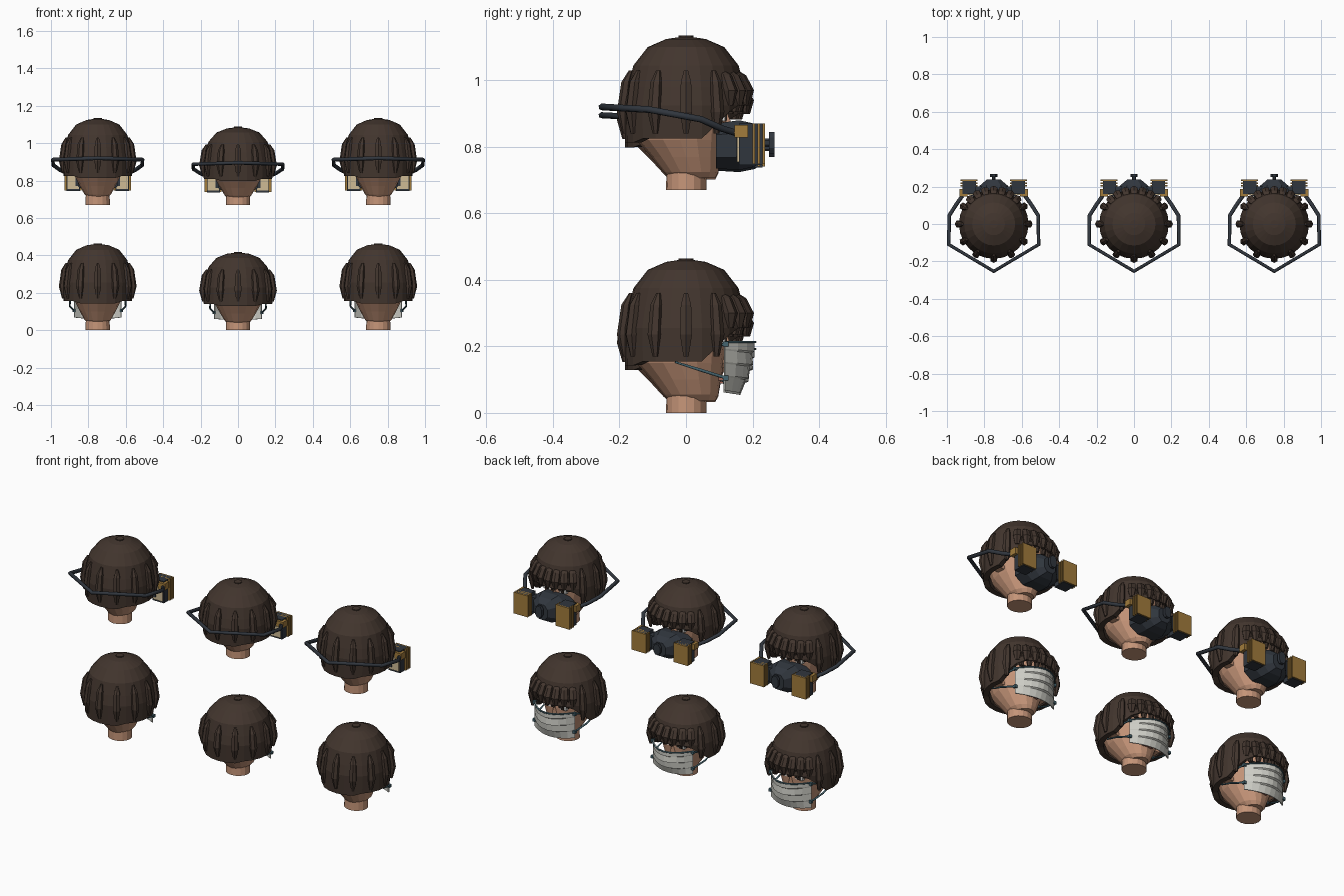
import bpy, bmesh, math
from math import sin, cos, pi, radians

cube = bpy.data.objects.get("Cube")
if cube:
    bpy.data.objects.remove(cube)


def material(name, r, g, b):
    m = bpy.data.materials.new(name)
    m.use_nodes = True
    m.diffuse_color = (r, g, b, 1)
    m.node_tree.nodes["Principled BSDF"].inputs["Base Color"].default_value = (r, g, b, 1)
    return m


HAIR = material("dark brown hair", .055, .036, .027)
SKIN = material("skin", .56, .30, .19)
CLOTH = material("pale cloth", .60, .60, .55)
TEAL = material("teal cord", .06, .13, .16)
RUBBER = material("dark rubber", .03, .037, .048)
GOLD = material("gold", .36, .20, .045)
CREAM = material("cream filter", .62, .50, .30)
WHITE = material("eye white", .70, .70, .68)
PUPIL = material("pupil", .03, .02, .015)
LIP = material("lip", .35, .13, .09)

place = {"x": 0, "z": 0, "s": 1}


def finish(ob, mat):
    ob.data.materials.append(mat)
    ob.location = (place["x"], 0, place["z"])
    ob.scale = (1, 1, place["s"])
    bpy.context.collection.objects.link(ob)
    return ob


def add(name, bm, mat):
    bmesh.ops.recalc_face_normals(bm, faces=bm.faces)
    me = bpy.data.meshes.new(name)
    bm.to_mesh(me)
    bm.free()
    return finish(bpy.data.objects.new(name, me), mat)


def loft(bm, rings, caps=True):
    """Skin a list of equally long point rings."""
    rows = [[bm.verts.new(p) for p in ring] for ring in rings]
    n = len(rows[0])
    for a, b in zip(rows, rows[1:]):
        for i in range(n):
            j = (i + 1) % n
            bm.faces.new((a[i], a[j], b[j], b[i]))
    if caps:
        bm.faces.new(rows[0])
        bm.faces.new(rows[-1])


def box(bm, x0, x1, y0, y1, z0, z1):
    loft(bm, [[(x0, y0, z), (x1, y0, z), (x1, y1, z), (x0, y1, z)] for z in (z0, z1)])


def cord(name, points, radius, mat, cyclic=False):
    cu = bpy.data.curves.new(name, "CURVE")
    cu.dimensions = "3D"
    cu.bevel_depth = radius
    cu.bevel_resolution = 1
    cu.use_fill_caps = True
    sp = cu.splines.new("POLY")
    sp.points.add(len(points) - 1)
    for p, co in zip(sp.points, points):
        p.co = (*co, 1)
    sp.use_cyclic_u = cyclic
    return finish(bpy.data.objects.new(name, cu), mat)


def mirrored(points):
    return points + [(-x, y, z) for x, y, z in reversed(points) if x]


def oval(hx, y0, y1, z, n=16):
    c, h = (y0 + y1) / 2, (y1 - y0) / 2
    return [(hx * cos(2 * pi * i / n), c + h * sin(2 * pi * i / n), z) for i in range(n)]


def lock(bm, deg, path):
    """Spindle of hair; path holds (radius, height, half width)."""
    a = radians(deg)
    rings = []
    for r, z, w in path:
        ring = []
        for k in range(6):
            t = k * pi / 3
            d, s = r + w * .8 * cos(t), w * sin(t)
            ring.append((d * cos(a) - s * sin(a), d * sin(a) + s * cos(a), z))
        rings.append(ring)
    loft(bm, rings)


def rim_height(y):
    if y < -.13:
        return .143
    return .155 + .1 * min(1, max(0, (y - .05) / .1))


def head():
    bm = bmesh.new()
    loft(bm, [oval(.065, -.06, .062, 0), oval(.063, -.058, .06, .09)])
    add("neck", bm, SKIN)
    bm = bmesh.new()
    loft(bm, [oval(*r) for r in [
        (.05, -.05, .088, .036), (.07, -.068, .097, .055), (.095, -.105, .104, .1),
        (.12, -.15, .115, .15), (.14, -.165, .122, .21), (.145, -.165, .122, .28),
        (.13, -.14, .11, .35), (.06, -.07, .05, .41)]])
    add("head", bm, SKIN)
    # Face features
    bm = bmesh.new()
    loft(bm, [[(w, .1, z), (0, y, z), (-w, .1, z)] for w, y, z in
              [(.022, .125, .135), (.026, .152, .15), (.016, .142, .19), (.01, .122, .235)]])
    add("nose", bm, SKIN)
    bm = bmesh.new()
    box(bm, -.03, .03, .09, .113, .098, .11)
    add("mouth", bm, LIP)
    for side, sx in (("left", 1), ("right", -1)):
        bm = bmesh.new()
        box(bm, sx * .12, sx * .147, -.02, .025, .16, .225)
        add(side + "_ear", bm, SKIN)
        for part, hw, y, z0, z1, mat in (("eye", .021, .118, .207, .229, WHITE),
                                         ("pupil", .009, .123, .209, .227, PUPIL),
                                         ("eyebrow", .026, .124, .24, .25, HAIR)):
            bm = bmesh.new()
            box(bm, sx * .05 - hw, sx * .05 + hw, y - .03, y, z0, z1)
            add(f"{side}_{part}", bm, mat)


def hair():
    # Dome with a rim that rises over the face
    bm = bmesh.new()
    rings = []
    for r, z in ((.02, .46), (.06, .454), (.115, .43), (.158, .375), (.175, .31), (.186, .255)):
        rings.append(oval(r, -r, r, z, 24))
    rings.append([(x, y, rim_height(y)) for x, y, z in oval(.183, -.183, .183, 0, 24)])
    loft(bm, rings, False)
    bm.faces.new(bm.verts[:24]) if bm.verts.ensure_lookup_table() is None else None
    ob = add("hair_dome", bm, HAIR)
    mod = ob.modifiers.new("thickness", "SOLIDIFY")
    mod.thickness = .03
    mod.offset = -1
    bm = bmesh.new()
    loft(bm, [oval(.022, -.022, .022, z, 8) for z in (.45, .465)])
    add("hair_crown", bm, HAIR)
    # Long locks round the sides and back
    bm = bmesh.new()
    for deg in range(-210, 31, 30):
        lock(bm, deg, [(.166, .36, .007), (.18, .325, .018), (.191, .235, .021), (.184, .17, .009)])
    add("side_locks", bm, HAIR)
    # Two layers of short locks over the forehead
    bm = bmesh.new()
    for k in range(-3, 4):
        lock(bm, 90 + k * 14.5, [(.14, .365, .01), (.165, .345, .02), (.186, .30, .023), (.183, .255, .012)])
    for k in range(-3, 3):
        lock(bm, 97 + k * 14.5, [(.15, .33, .012), (.168, .29, .021), (.16, .235, .012)])
    add("fringe", bm, HAIR)


def cloth_mask():
    # Pleated panel wrapped round the lower face
    bm = bmesh.new()
    bands = [(.215, .088), (.185, .088), (.18, .08), (.145, .084), (.14, .073), (.105, .07), (.1, .06), (.06, .045)]
    cols = 8
    rows = []
    for z, depth in bands:
        row = []
        for i in range(cols + 1):
            u = i / cols * 2 - 1
            row.append(bm.verts.new((.128 * u, .118 + depth * (1 - u * u), z + .008 * u * u * (z < .2))))
        rows.append(row)
    for a, b in zip(rows, rows[1:]):
        for i in range(cols):
            bm.faces.new((a[i], a[i + 1], b[i + 1], b[i]))
    ob = add("face_mask", bm, CLOTH)
    ob.modifiers.new("thickness", "SOLIDIFY").thickness = .006
    us = [i / 4 - 1 for i in range(9)]
    cord("mask_top_trim", [(.128 * u, .12 + .088 * (1 - u * u), .213) for u in us], .004, TEAL)
    for side, sx in (("left", 1), ("right", -1)):
        pts = [(.128, .12, .105), (.15, .04, .13), (.148, -.03, .152),
               (.15, -.01, .19), (.15, .06, .195), (.128, .12, .208)]
        cord(side + "_ear_loop", [(sx * x, y, z) for x, y, z in pts], .005, TEAL)
        bm = bmesh.new()
        for z in (.105, .207):
            box(bm, sx * .12, sx * .136, .112, .128, z - .008, z + .008)
        add(side + "_loop_knots", bm, TEAL)


def octagon(hx, y, z0, z1):
    c, h, k = (z0 + z1) / 2, (z1 - z0) / 2, .5
    return [(hx * a, y, c + h * b) for a, b in
            ((1, k), (k, 1), (-k, 1), (-1, k), (-1, -k), (-k, -1), (k, -1), (1, -k))]


def respirator():
    bm = bmesh.new()
    loft(bm, [octagon(.105, .09, .065, .2), octagon(.1, .16, .06, .21),
              octagon(.075, .205, .07, .2), octagon(.036, .238, .09, .175)])
    add("respirator_body", bm, RUBBER)
    bm = bmesh.new()
    loft(bm, [octagon(.01, .23, .13, .155), octagon(.01, .25, .13, .155),
              octagon(.02, .25, .11, .175), octagon(.02, .266, .11, .175)])
    add("exhale_valve", bm, RUBBER)
    for side, sx in (("left", 1), ("right", -1)):
        # Filter canister with stacked gold plates
        bm = bmesh.new()
        box(bm, sx * .095, sx * .167, .16, .23, .075, .2)
        box(bm, sx * .06, sx * .12, .15, .2, .1, .18)
        add(side + "_filter_case", bm, RUBBER)
        bm = bmesh.new()
        for y in (.2, .215, .23):
            box(bm, sx * .088, sx * .178, y, y + .008, .078, .2)
        add(side + "_filter_plates", bm, GOLD)
        bm = bmesh.new()
        box(bm, sx * .101, sx * .162, .154, .161, .085, .19)
        add(side + "_filter_back", bm, CREAM)
        bm = bmesh.new()
        box(bm, sx * .14, sx * .183, .146, .186, .158, .195)
        add(side + "_hose_joint", bm, GOLD)
    # Angular hose looping round the back of the head
    half = [(.168, .15, .172), (.2, .105, .186), (.238, .045, .213), (.24, -.11, .242), (0, -.253, .25)]
    cord("hose", mirrored(half), .0105, RUBBER)


# Three heads per row: pleated masks below, respirators above
for z, gear in ((0, cloth_mask), (.67, respirator)):
    for x, s in ((-.75, 1), (0, .9), (.75, 1)):
        place.update(x=x, z=z, s=s)
        head()
        hair()
        gear()
